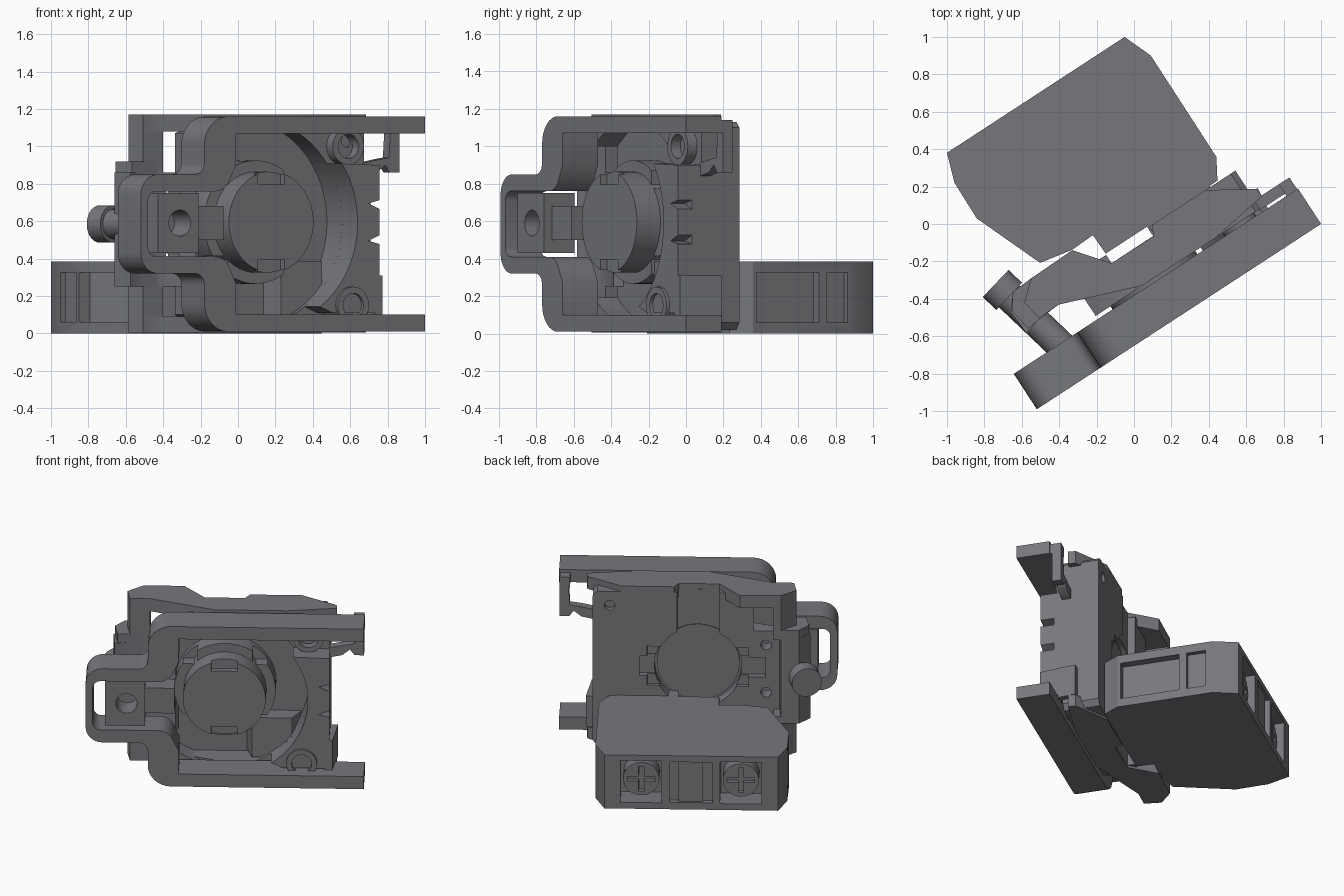
import bpy, bmesh, math
from mathutils import Matrix, Vector

if "Cube" in bpy.data.objects:
    bpy.data.objects.remove(bpy.data.objects["Cube"])

TURN = Matrix.Rotation(math.radians(33.1), 4, 'Z')   # whole device is turned about z
MID = 0.585                                          # mirror height
GREY = bpy.data.materials.new('dark_grey')
GREY.diffuse_color = (0.185, 0.187, 0.203, 1)
GREY.use_nodes = True
GREY.node_tree.nodes["Principled BSDF"].inputs["Base Color"].default_value = GREY.diffuse_color


def make(name, bm):
    bmesh.ops.recalc_face_normals(bm, faces=bm.faces)
    me = bpy.data.meshes.new(name)
    bm.to_mesh(me)
    bm.free()
    ob = bpy.data.objects.new(name, me)
    bpy.context.collection.objects.link(ob)
    return ob


def extrude(name, pts, vec):
    bm = bmesh.new()
    f = bm.faces.new([bm.verts.new(p) for p in pts])
    r = bmesh.ops.extrude_face_region(bm, geom=[f])
    bmesh.ops.translate(bm, vec=vec, verts=[g for g in r['geom'] if isinstance(g, bmesh.types.BMVert)])
    return make(name, bm)


def slab(name, pts, z0, z1):
    return extrude(name, [(u, v, z0) for u, v in pts], (0, 0, z1 - z0))


def plate(name, pts, v0, v1):
    return extrude(name, [(u, v0, z) for u, z in pts], (0, v1 - v0, 0))


def box(name, u0, u1, v0, v1, z0, z1):
    return slab(name, [(u0, v0), (u1, v0), (u1, v1), (u0, v1)], z0, z1)


def cyl(name, a, b, r, n=40):
    a, b = Vector(a), Vector(b)
    d = b - a
    bm = bmesh.new()
    m = Matrix.Translation((a + b) / 2) @ d.to_track_quat('Z', 'Y').to_matrix().to_4x4()
    bmesh.ops.create_cone(bm, cap_ends=True, segments=n, radius1=r, radius2=r, depth=d.length, matrix=m)
    return make(name, bm)


def arc(cu, cz, r, a0, a1, n=8):
    return [(cu + r * math.cos(math.radians(a0 + (a1 - a0) * i / n)),
             cz + r * math.sin(math.radians(a0 + (a1 - a0) * i / n))) for i in range(n + 1)]


def cut(ob, *cutters):
    for c in cutters:
        m = ob.modifiers.new('bool', 'BOOLEAN')
        m.operation, m.solver, m.object = 'DIFFERENCE', 'EXACT', c
        me = bpy.data.meshes.new_from_object(ob.evaluated_get(bpy.context.evaluated_depsgraph_get()))
        ob.modifiers.clear()
        ob.data = me
        bpy.data.objects.remove(c)
    return ob


def flip(pts):
    return [(u, 2 * MID - z) for u, z in reversed(pts)]


# locking frame: wide fork narrowing into a finger loop
outer = ([(0.838, 1.16)] + arc(-0.42, 1.01, 0.15, 90, 180)
         + arc(-0.63, 0.91, 0.06, 0, -90, 6) + arc(-0.866, 0.74, 0.11, 90, 180))
inner = ([(0.838, 1.07), (-0.37, 1.07), (-0.37, 0.90)] + arc(-0.5, 0.86, 0.1, -20, -90, 5)
         + arc(-0.88, 0.71, 0.05, 90, 180, 4))
plate('locking_frame', outer + flip(outer) + list(reversed(inner + flip(inner))), -0.546, -0.32)

# nut block inside the loop, with its threaded hole
nut = box('nut_block', -0.85, -0.59, -0.52, -0.325, 0.43, 0.75)
cut(nut, cyl('c', (-0.71, -0.6, 0.59), (-0.71, -0.36, 0.59), 0.07, 24))
box('nut_web', -0.6, -0.4, -0.47, -0.33, 0.5, 0.68)

# clamping screw
axis = Vector((0.23, -0.97, 0))
p = Vector((-0.775, 0.06, 0.585))
cyl('screw_shaft', p, p + axis * 0.42, 0.08, 24)
head = cyl('screw_head', p - axis * 0.08, p + axis * 0.02, 0.1, 28)
cyl('screw_collar', p + axis * 0.02, p + axis * 0.07, 0.075, 24)

# main plate with rear socket, vertical rear channel and keyways
CU, CZ = -0.075, 0.595


def rear_cutters():
    return [cyl('c', (CU, -0.19, CZ), (CU, 0.1, CZ), 0.285, 48),
            box('c', CU - 0.44, CU + 0.38, -0.1, 0.1, 0.53, 0.67),
            box('c', CU - 0.33, CU + 0.33, -0.085, 0.1, 0.46, 0.74),
            *[cyl('c', (u, -0.5, z), (u, 0.1, z), 0.035, 16) for u, z in ((0.5, 1.03), (-0.52, 0.76), (-0.52, 0.42))]]


body = plate('body_plate', [(-0.44, 0.1), (-0.3, 0.02), (0.58, 0.02), (0.61, 0.06), (0.61, 1.10),
                            (0.58, 1.13), (-0.3, 1.13), (-0.44, 1.07)], -0.3, -0.057)
cut(body, box('c', -0.215, 0.06, -0.11, 0.1, -0.1, 1.3), *rear_cutters(),
    cyl('c', (CU, -0.5, CZ), (CU, -0.15, CZ), 0.545, 64))

# round front boss with a lower collar and two key notches
boss = cyl('front_boss', (CU, -0.44, CZ), (CU, -0.14, CZ), 0.27, 48)
cut(boss, *[box('c', CU - 0.085, CU + 0.085, -0.5, -0.4, CZ + s - 0.07, CZ + s + 0.07) for s in (-0.27, 0.27)])
collar = cyl('boss_collar', (CU, -0.29, CZ), (CU, -0.15, CZ), 0.33, 48)
cut(collar, *[box('c', CU + a - 0.06, CU + a + 0.06, -0.35, -0.2, CZ + b - 0.06, CZ + b + 0.06)
              for a in (-0.24, 0.24) for b in (-0.24, 0.24)])

# deep curved wall on the open side, with two V notches in its outer face
wall = plate('curved_wall', arc(CU, CZ, 0.545, 35, -56, 20) + [(0.31, 0.11), (0.61, 0.11), (0.61, 0.9)], -0.45, -0.15)
cut(wall, *[plate('c', [(0.54, CZ + s * 0.1), (0.7, CZ + s * 0.03), (0.7, CZ + s * 0.14)], -0.5, -0.36)
            for s in (-1, 1)])

# top and bottom arms
arm = [(0.42, -0.057), (0.08, -0.057), (0.05, -0.112), (-0.215, -0.11), (-0.353, 0.063), (-0.62, 0.057),
       (-0.72, -0.03), (-0.70, -0.145), (-0.57, -0.142), (-0.144, -0.3), (0.33, -0.3), (0.655, -0.25), (0.65, -0.2)]
slab('top_arm', arm, 1.08, 1.17)
slab('bottom_arm', arm, 0.005, 0.09)

# screw bracket and the posts that hold it
bracket = slab('screw_bracket', [(-0.35, -0.058), (-0.61, -0.058), (-0.7, 0.04), (-0.74, 0.05), (-0.81, -0.035),
                                 (-0.80, -0.175), (-0.69, -0.146), (-0.57, -0.142), (-0.4, -0.2)], 0.25, 0.86)
cut(bracket, *rear_cutters())
slab('bracket_flange', [(-0.62, 0.057), (-0.74, 0.05), (-0.80, -0.03), (-0.78, -0.16), (-0.6, -0.142)], 0.25, 0.92)
for name, z0, z1 in (('upper_post', 0.85, 1.1), ('lower_post', 0.07, 0.3)):
    slab(name, [(-0.57, 0.057), (-0.62, 0.057), (-0.72, -0.03), (-0.70, -0.145), (-0.57, -0.142)], z0, z1)

# hollow corner studs on the open side
for name, z, u, v in (('upper_stud', 1.0, 0.47, -0.36), ('lower_stud', 0.15, 0.43, -0.47)):
    stud = cyl(name, (u, v, z), (u, -0.1, z), 0.1, 28)
    cut(stud, cyl('c', (u, -0.6, z), (u, v + 0.08, z), 0.065, 24))

# latch hook hanging by the upper fork end
plate('latch_hook', [(0.60, 0.91), (0.70, 0.93), (0.765, 0.94), (0.775, 1.1), (0.832, 1.1), (0.832, 0.86),
                     (0.77, 0.86), (0.74, 0.90), (0.69, 0.86), (0.60, 0.84)], -0.305, -0.245)
box('hook_foot', 0.765, 0.832, -0.325, -0.245, 1.07, 1.14)
slab('lower_latch', [(0.58, -0.45), (0.63, -0.45), (0.66, -0.2), (0.58, -0.2)], 0.09, 0.31)
slab('block_coupling', [(0.05, -0.1), (0.1, -0.27), (0.36, -0.27), (0.45, -0.1), (0.45, 0), (0.05, 0)], 0.1, 0.385)

# contact block housing
outline = [(0.504, 0.865), (-0.63, 0.865), (-0.684, 0.708), (-0.688, 0.484), (-0.534, 0.1), (-0.353, 0.065),
           (-0.217, 0.07), (-0.213, -0.05), (0.5, -0.05), (0.565, 0.06), (0.567, 0.705)]
block = slab('contact_block', outline, 0, 0.385)
BU = -0.06
cut(block,
    box('c', 0.51, 0.7, 0.08, 0.48, 0.06, 0.325),
    box('c', 0.535, 0.7, 0.53, 0.66, 0.06, 0.325),
    slab('c', [(-0.55, 0.0), (-0.44, 0.1), (-0.62, 0.5), (-0.8, 0.5)], 0.06, 0.325),
    box('c', -0.8, -0.65, 0.53, 0.69, 0.06, 0.325),
    box('c', BU - 0.14, BU + 0.14, 0.83, 1, 0.05, 0.34),
    *[box('c', BU + s * 0.325 - 0.135, BU + s * 0.325 + 0.135, 0.7, 1, 0.045, 0.345) for s in (-1, 1)])
box('block_centre_tab', BU - 0.08, BU + 0.08, 0.8, 0.85, 0.05, 0.34)

# terminal screws with crossed slots
for name, s in (('terminal_screw_a', -1), ('terminal_screw_b', 1)):
    u = BU + s * 0.325
    t = cyl(name, (u, 0.68, 0.195), (u, 0.82, 0.195), 0.118, 32)
    cut(t, box('c', u - 0.09, u + 0.09, 0.785, 0.9, 0.178, 0.212),
        box('c', u - 0.017, u + 0.017, 0.785, 0.9, 0.105, 0.285))

# turn everything into place, colour and shade
for ob in bpy.data.objects:
    ob.data.transform(TURN)
    ob.data.materials.clear()
    ob.data.materials.append(GREY)
    ob.select_set(True)
bpy.context.view_layer.objects.active = head
bpy.ops.object.shade_smooth_by_angle(angle=math.radians(30))
